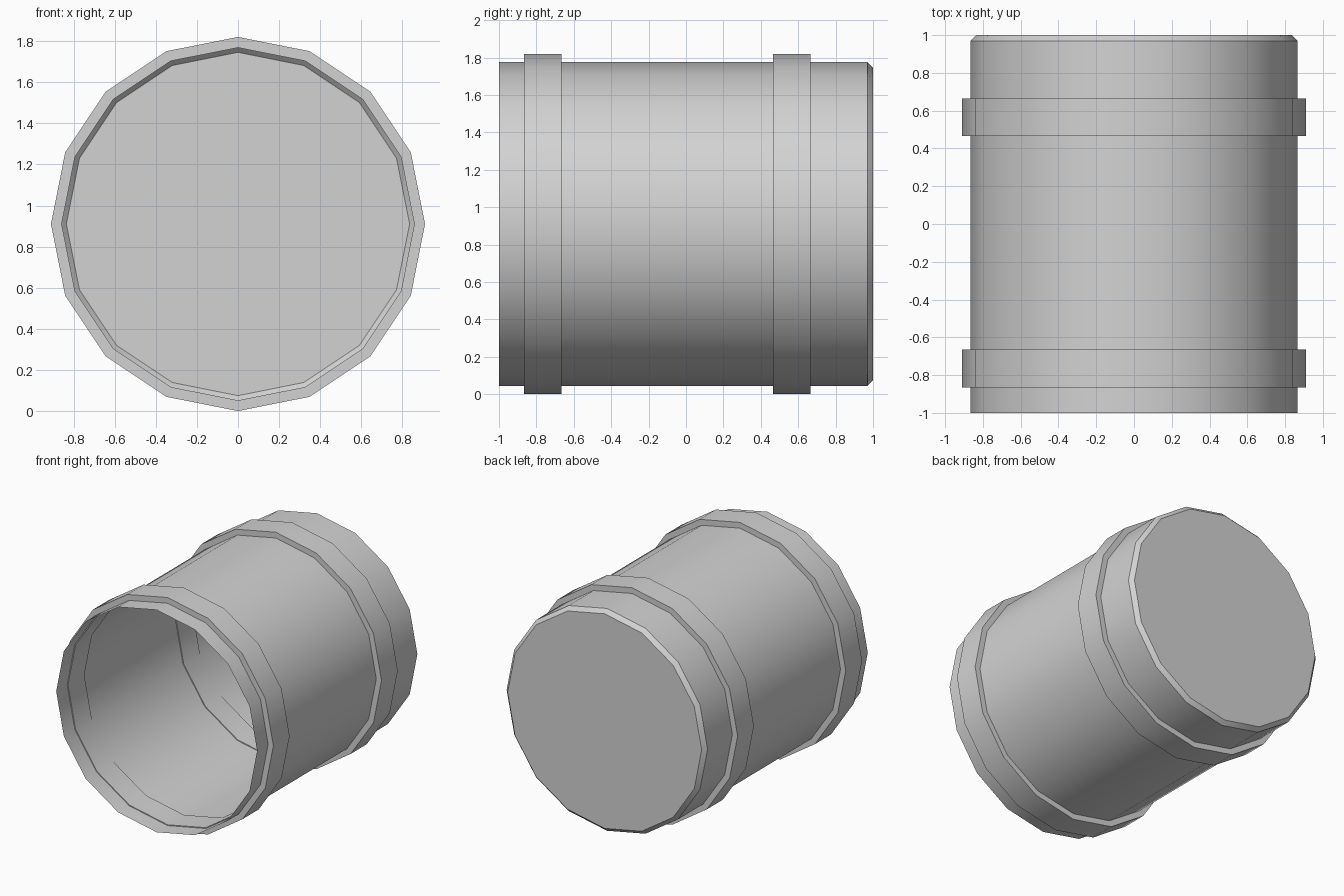
import bpy
import bmesh
import math

if "Cube" in bpy.data.objects:
    bpy.data.objects.remove(bpy.data.objects["Cube"])

SIDES = 16
CENTRE_Z = 0.91

grey = bpy.data.materials.new("light_grey")
grey.diffuse_color = (0.65, 0.65, 0.65, 1.0)
grey.use_nodes = True
grey.node_tree.nodes["Principled BSDF"].inputs["Base Color"].default_value = grey.diffuse_color


def lathe(name, profile, closed=False, cap_end=False):
    """Sweep (radius, y) points around the barrel's y axis."""
    bm = bmesh.new()
    rings = []
    for r, y in profile:
        ring = []
        for i in range(SIDES):
            a = 2 * math.pi * i / SIDES
            ring.append(bm.verts.new((r * math.sin(a), y, CENTRE_Z + r * math.cos(a))))
        rings.append(ring)
    pairs = list(zip(rings, rings[1:]))
    if closed:
        pairs.append((rings[-1], rings[0]))
    for a, b in pairs:
        for i in range(SIDES):
            j = (i + 1) % SIDES
            bm.faces.new((a[i], b[i], b[j], a[j]))
    if cap_end:
        bm.faces.new(rings[-1])
    bmesh.ops.recalc_face_normals(bm, faces=bm.faces)
    mesh = bpy.data.meshes.new(name)
    bm.to_mesh(mesh)
    bm.free()
    mesh.materials.append(grey)
    obj = bpy.data.objects.new(name, mesh)
    bpy.context.collection.objects.link(obj)
    bpy.ops.object.select_all(action='DESELECT')
    obj.select_set(True)
    bpy.context.view_layer.objects.active = obj
    bpy.ops.object.shade_smooth_by_angle(angle=math.radians(30))
    return obj


# Thin shell, open at the front, bevelled and closed at the back
lathe("barrel_shell", [(0.865, -1.0), (0.865, 0.97), (0.835, 1.0)], cap_end=True)

# Two raised hoops that just break through the inside wall
for name, y0, y1 in (("front_hoop", -0.865, -0.665), ("back_hoop", 0.465, 0.665)):
    lathe(name, [(0.858, y0), (0.91, y0), (0.91, y1), (0.858, y1)], closed=True)
